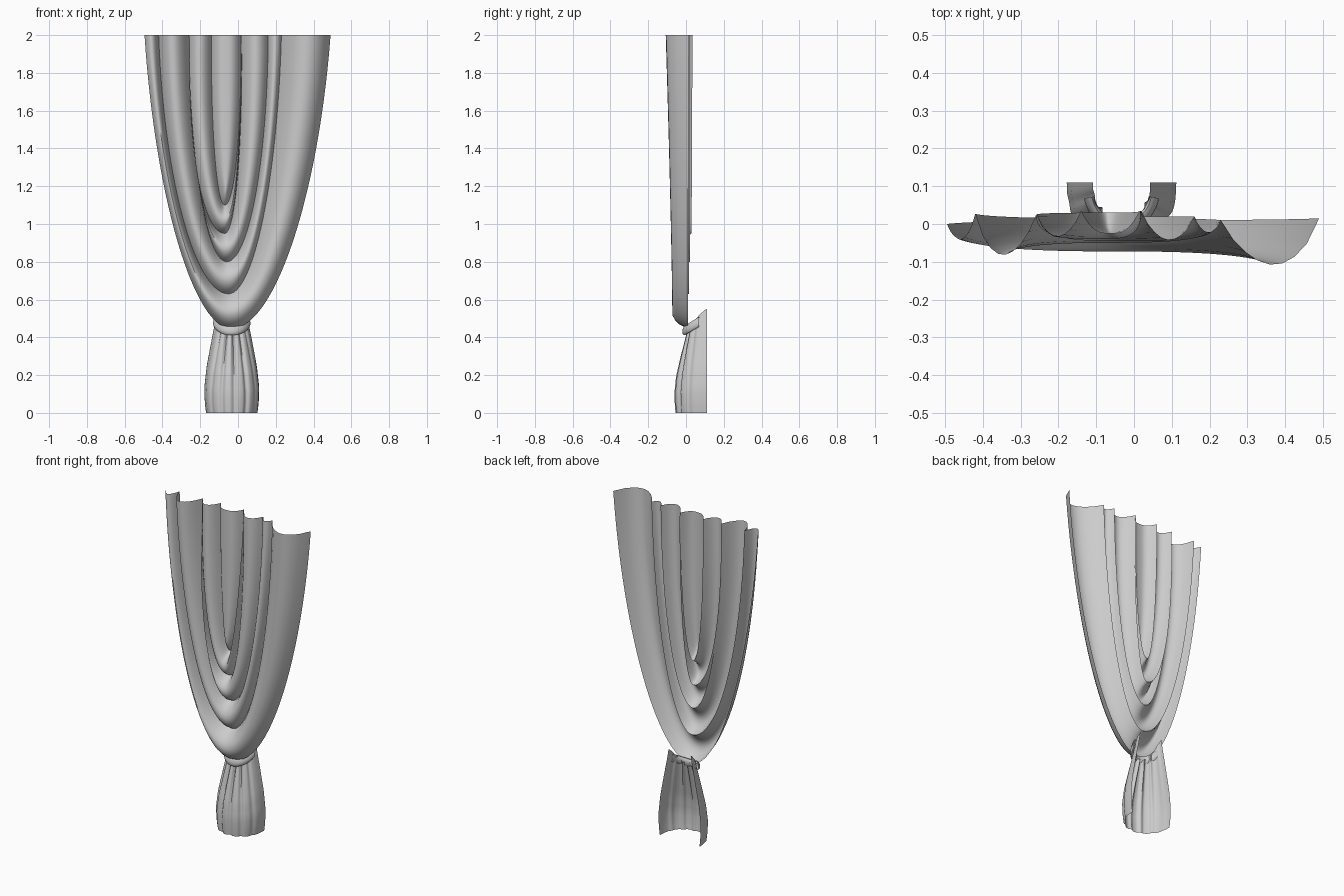
import bpy, bmesh, math
from math import sin, cos, pi

cube = bpy.data.objects.get("Cube")
if cube:
    bpy.data.objects.remove(cube)

fabric = bpy.data.materials.new("grey fabric")
fabric.use_nodes = True
GREY = (0.6, 0.6, 0.6, 1)
fabric.diffuse_color = GREY
fabric.node_tree.nodes["Principled BSDF"].inputs["Base Color"].default_value = GREY


def sheet(name, rows, angle=50):
    """Loft a cloth sheet through equally long rows of points, welding seams."""
    bm = bmesh.new()
    grid = [[bm.verts.new(p) for p in row] for row in rows]
    for low, high in zip(grid, grid[1:]):
        for c in range(len(low) - 1):
            bm.faces.new((low[c], low[c + 1], high[c + 1], high[c]))
    bmesh.ops.remove_doubles(bm, verts=bm.verts, dist=0.0002)
    mesh = bpy.data.meshes.new(name)
    bm.to_mesh(mesh)
    bm.free()
    mesh.materials.append(fabric)
    obj = bpy.data.objects.new(name, mesh)
    bpy.context.collection.objects.link(obj)
    bpy.ops.object.select_all(action='DESELECT')
    obj.select_set(True)
    bpy.context.view_layer.objects.active = obj
    bpy.ops.object.shade_smooth_by_angle(angle=math.radians(angle))


def lerp(a, b, s):
    return [i + (j - i) * s for i, j in zip(a, b)]


def table(keys, z):
    """Linear lookup in a list of (z, value...) keys."""
    for a, b in zip(keys, keys[1:]):
        if z <= b[0]:
            return lerp(a, b, (z - a[0]) / (b[0] - a[0]))[1:]
    return keys[-1][1:]


# Swag: valleys between folds, outermost first
# left x, right x, lowest z, centre x, fullness, y at left, bottom, right
# The fourth valley runs into its neighbours above: third at left, fifth at right
VALLEYS = [
    (-.495, .49, .445, -.035, .78, .00, .01, .015),
    (-.42, .23, .63, -.05, .87, .027, .015, .01),
    (-.26, .16, .80, -.06, .97, .022, .02, .02),
    (-.256, .019, .95, -.07, 1.16, .024, .03, .034),
    (-.14, .015, 1.10, -.07, 1.12, .035, .03, .035),
    (-.0625, -.0625, 1.22, -.0625, 1.12, -.03, -.03, -.03),
]
# Ridge y of the fold inside each valley: left, bottom, right
RIDGES = [(-.04, -.073, -.108), (-.082, -.05, -.022), (.022, -.045, -.042),
          (-.032, -.04, .034), (-.025, -.025, -.025)]
STEPS, ARC = 8, 56


def u_curve(key, ridge, bump):
    xl, xr, zb, xc, full = key[:5]
    yl, yb, yr = lerp(key[5:], ridge, bump)
    row = []
    for i in range(ARC + 1):
        t = -pi / 2 + pi * i / ARC
        up = 1 - cos(t)
        x_end, y_end = (xl, yl) if t < 0 else (xr, yr)
        x = xc + (x_end - xc) * (full * abs(sin(t)) + (1 - full) * up)
        row.append((x, yb + (y_end - yb) * up ** 1.3, zb + (2 - zb) * up))
    return row


rows = []
for k, ridge in enumerate(RIDGES):
    last = k == len(RIDGES) - 1
    for j in range(STEPS + (1 if last else 0)):
        s = j / STEPS
        # the inner finger rises to its middle; other folds rise and fall
        bump = sin(pi / 2 * s) if last else max(0, sin(pi * s ** .9)) ** .8
        rows.append(u_curve(lerp(VALLEYS[k], VALLEYS[k + 1], s), ridge, bump))
sheet("swag_drape", rows)

# Tail: fluted skirt below the tie, open at the back
# z fraction, half width, depth
TAIL = [(0, .136, .166), (.1, .143, .17), (.25, .145, .172), (.45, .133, .163),
        (.7, .107, .138), (.9, .085, .116), (1, .076, .105)]
BACK_Y, MID_X = .11, -.033
COLS, LEVELS = 96, 16


def tail_point(a, f):
    half, depth = table(TAIL, f)
    groove = abs(cos(6.5 * (a - pi / 2) - .65)) ** 5
    flute = 1 - (.07 + .1 * f * f) * groove * sin(a)
    x = MID_X - half * cos(a) * flute
    y = BACK_Y - depth * sin(a) ** .8 * flute
    top = .43 + .12 * (1 - sin(a)) ** .9
    return (x, y, f * top)


rows = [[tail_point(pi * c / COLS, r / LEVELS) for c in range(COLS + 1)]
        for r in range(LEVELS + 1)]
sheet("tail_skirt", rows, 40)

# Tie: rounded band wrapped around the front of the neck
ROUND, SPAN = 12, 32
rows = []
for i in range(SPAN + 1):
    a = pi * (.06 + .88 * i / SPAN)
    ox, oy = -cos(a), -sin(a)
    cx, cy = MID_X + .087 * ox, .088 + .093 * oy
    cz = .438 + .055 * (1 - sin(a))
    rows.append([(cx + .014 * cos(b) * ox, cy + .014 * cos(b) * oy,
                  cz + .026 * sin(b) - .008 * cos(b))
                 for b in (2 * pi * j / ROUND for j in range(ROUND + 1))])
sheet("tie_band", rows)
